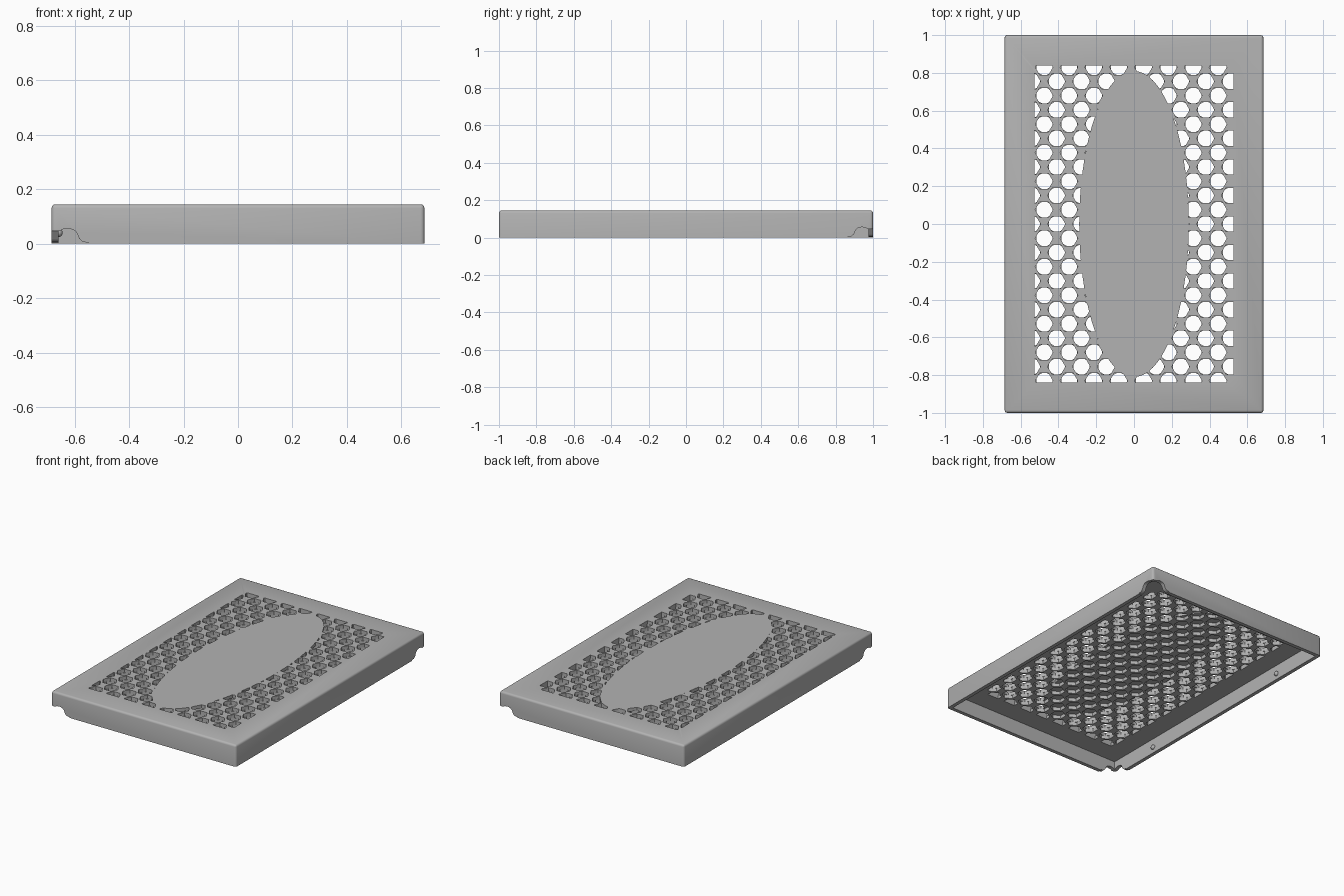
import bpy, bmesh, math

cube = bpy.data.objects.get("Cube")
if cube:
    bpy.data.objects.remove(cube, do_unlink=True)

WIDTH, LENGTH, HEIGHT, WALL = 1.37, 2.0, 0.145, 0.025
SLAB_BOTTOM, SLAB_MIDDLE = 0.1, 0.1225

grey = bpy.data.materials.new("light_grey")
grey.use_nodes = True
grey.diffuse_color = (0.45, 0.45, 0.45, 1)
grey.node_tree.nodes["Principled BSDF"].inputs["Base Color"].default_value = grey.diffuse_color


def to_object(name, bm):
    bmesh.ops.recalc_face_normals(bm, faces=bm.faces)
    mesh = bpy.data.meshes.new(name)
    bm.to_mesh(mesh)
    bm.free()
    mesh.materials.append(grey)
    obj = bpy.data.objects.new(name, mesh)
    bpy.context.collection.objects.link(obj)
    return obj


def add_prism(bm, outline, low, high, place=lambda u, v, w: (u, v, w)):
    """Extrude a 2D outline between two levels."""
    rings = [[bm.verts.new(place(u, v, w)) for u, v in outline] for w in (low, high)]
    bm.faces.new(rings[0][::-1])
    bm.faces.new(rings[1])
    n = len(outline)
    for i in range(n):
        k = (i + 1) % n
        bm.faces.new((rings[0][i], rings[0][k], rings[1][k], rings[1][i]))


def prism(name, outline, low, high, place=lambda u, v, w: (u, v, w)):
    bm = bmesh.new()
    add_prism(bm, outline, low, high, place)
    return to_object(name, bm)


def rectangle(x, y):
    return [(-x, -y), (x, -y), (x, y), (-x, y)]


def ngon(cx, cy, rx, ry, sides, turn=0.0):
    angles = [turn + math.tau * i / sides for i in range(sides)]
    return [(cx + rx * math.cos(a), cy + ry * math.sin(a)) for a in angles]


def boolean(target, cutter, operation):
    mod = target.modifiers.new("cut", 'BOOLEAN')
    mod.operation, mod.solver, mod.object = operation, 'EXACT', cutter
    bpy.context.view_layer.objects.active = target
    bpy.ops.object.modifier_apply(modifier=mod.name)
    bpy.data.objects.remove(cutter, do_unlink=True)


def vent_cutter(name, radius, turn, shift, low, high):
    """Staggered field of hexagonal prisms clipped to the vent rectangle."""
    bm = bmesh.new()
    for row in range(-11, 12):
        start, count = (-0.476, 8) if row % 2 else (-0.542, 9)
        for i in range(count):
            outline = ngon(start + 0.1315 * i + shift, 0.0755 * row, radius, radius, 6, turn)
            add_prism(bm, outline, low, high)
    cutter = to_object(name, bm)
    boolean(cutter, prism("clip", rectangle(0.527, 0.838), 0, 0.5), 'INTERSECT')
    return cutter


# Cover body with softened top and corner edges
bm = bmesh.new()
add_prism(bm, rectangle(WIDTH / 2, LENGTH / 2), 0, HEIGHT)
soft = [e for e in bm.edges if max(v.co.z for v in e.verts) > 0.1]
bmesh.ops.bevel(bm, geom=soft, offset=0.014, segments=3, profile=0.5, affect='EDGES')
cover = to_object("cover", bm)

# Open underside
boolean(cover, prism("cavity", rectangle(WIDTH / 2 - WALL, LENGTH / 2 - WALL),
                     -0.1, SLAB_BOTTOM), 'DIFFERENCE')

# Cable notches through both walls at two opposite corners
notch = [(-0.05, -0.05), (0.135, -0.05), (0.135, 0.004), (0.115, 0.007), (0.102, 0.018),
         (0.092, 0.042), (0.08, 0.052), (0.06, 0.056), (0.04, 0.053), (0.028, 0.046),
         (-0.05, 0.046)]
for s in (-1, 1):
    ends = prism("end_notch", notch, -0.05, 0.06,
                 lambda u, v, w: (s * (WIDTH / 2 - u), s * (LENGTH / 2 - w), v))
    boolean(cover, ends, 'DIFFERENCE')
    sides = prism("side_notch", notch, -0.05, 0.06,
                  lambda u, v, w: (s * (WIDTH / 2 - w), s * (LENGTH / 2 - u), v))
    boolean(cover, sides, 'DIFFERENCE')

# Lower vent layer: hexagons across the whole field
boolean(cover, vent_cutter("lower_vents", 0.0485, math.pi / 6, 0.002,
                           0.05, SLAB_MIDDLE + 0.0005), 'DIFFERENCE')

# Upper vent layer: turned hexagons outside the solid oval
upper = vent_cutter("upper_vents", 0.047, 0, 0, SLAB_MIDDLE - 0.0005, 0.2)
boolean(upper, prism("oval", ngon(0, 0, 0.29, 0.81, 72), 0, 0.5), 'DIFFERENCE')
boolean(cover, upper, 'DIFFERENCE')

# Snap bumps on the inner side walls
for sx in (-1, 1):
    for sy in (-1, 1):
        bm = bmesh.new()
        bmesh.ops.create_uvsphere(bm, u_segments=16, v_segments=8, radius=0.016)
        bump = to_object("snap_bump", bm)
        bump.location = (sx * (WIDTH / 2 - WALL), sy * 0.6, 0.04)

# Smooth shading with crisp edges
bpy.ops.object.select_all(action='DESELECT')
for obj in bpy.context.collection.objects:
    if obj.type == 'MESH' and obj.name.startswith(("cover", "snap_bump")):
        obj.select_set(True)
bpy.context.view_layer.objects.active = cover
bpy.ops.object.shade_smooth_by_angle(angle=math.radians(35))
